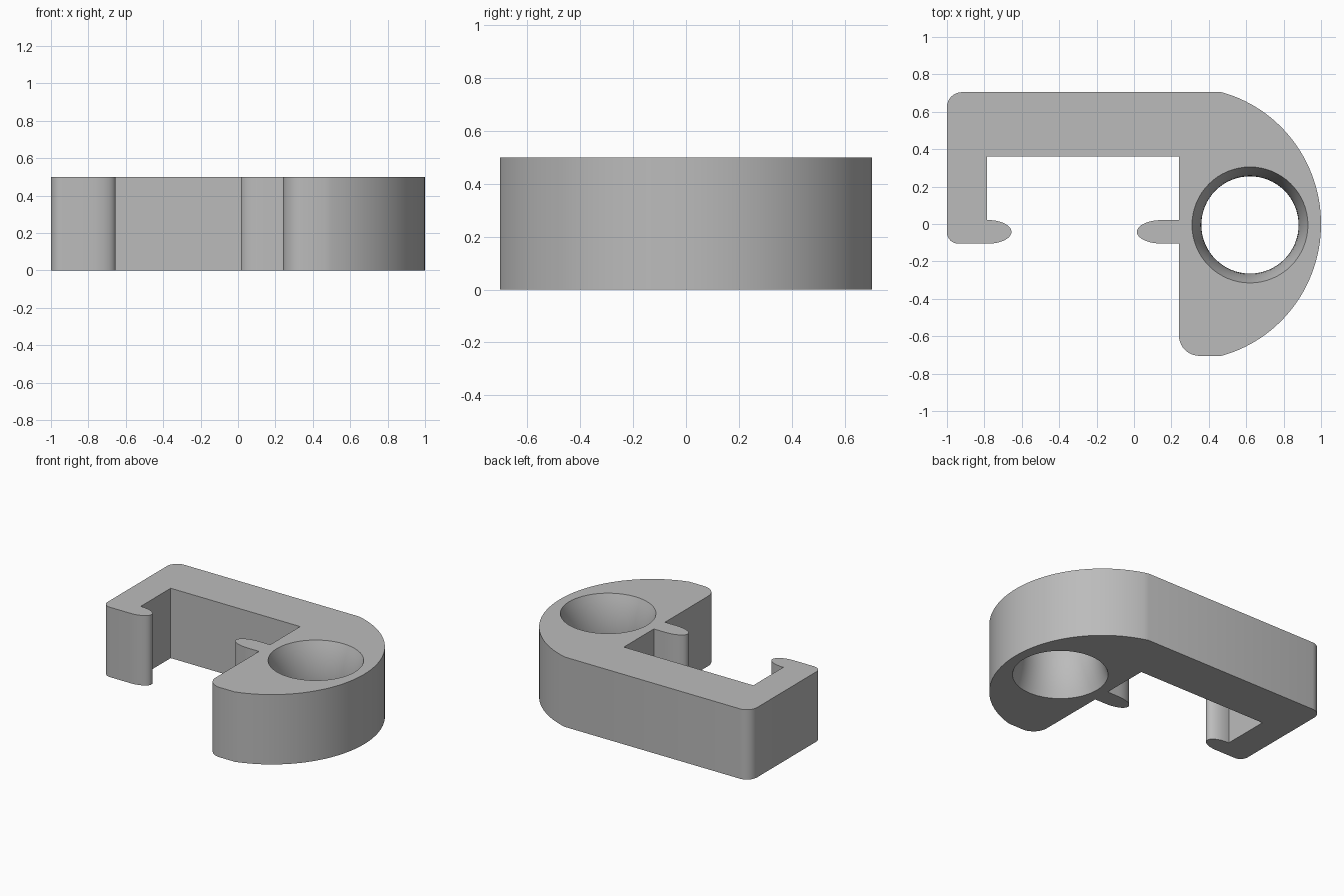
import bpy, bmesh
from math import sin, cos, atan2, pi, sqrt

cube = bpy.data.objects.get("Cube")
if cube:
    bpy.data.objects.remove(cube)

HEIGHT = 0.5
HALF = 0.705          # half depth in y

grey = bpy.data.materials.new("plain grey")
grey.use_nodes = True
colour = (0.5, 0.5, 0.5, 1)
grey.diffuse_color = colour
grey.node_tree.nodes["Principled BSDF"].inputs["Base Color"].default_value = colour


def arc(cx, cy, rx, ry, start, end, steps):
    """Points along an elliptical arc, angles in radians."""
    angles = [start + (end - start) * i / steps for i in range(steps + 1)]
    return [(cx + rx * cos(a), cy + ry * sin(a)) for a in angles]


def add_object(name, bm):
    bmesh.ops.recalc_face_normals(bm, faces=bm.faces)
    mesh = bpy.data.meshes.new(name)
    bm.to_mesh(mesh)
    bm.free()
    mesh.materials.append(grey)
    obj = bpy.data.objects.new(name, mesh)
    bpy.context.collection.objects.link(obj)
    return obj


# Clip outline, counter-clockwise from the lower corner of the round end
bow_x = 0.28
bow_r = 1 - bow_x
bow_ry = 0.73
bow_end = atan2(HALF / bow_ry, sqrt(1 - (HALF / bow_ry) ** 2))
outline = (
    arc(0.35, -HALF + 0.11, 0.11, 0.11, pi, 1.5 * pi, 10)
    + arc(bow_x, 0, bow_r, bow_ry, -bow_end, bow_end, 56)
    + arc(-0.92, HALF - 0.08, 0.08, 0.08, pi / 2, pi, 8)
    + arc(-0.94, -0.045, 0.06, 0.06, pi, 1.5 * pi, 8)
    + arc(-0.78, -0.042, 0.125, 0.063, -pi / 2, pi / 2, 20)
    + [(-0.785, 0.021), (-0.785, 0.36), (0.24, 0.36), (0.24, 0.021)]
    + arc(0.15, -0.042, 0.135, 0.063, pi / 2, 1.5 * pi, 20)
    + [(0.24, -0.105)]
)
bm = bmesh.new()
base = bm.faces.new([bm.verts.new((x, y, 0)) for x, y in outline])
top = bmesh.ops.extrude_face_region(bm, geom=[base])["geom"]
bmesh.ops.translate(bm, vec=(0, 0, HEIGHT),
                    verts=[v for v in top if isinstance(v, bmesh.types.BMVert)])
clip = add_object("clip_body", bm)

# Waisted round hole, narrowest at mid height
SIDES, RINGS = 64, 12
mid = HEIGHT / 2
bm = bmesh.new()
rings = []
for j in range(-1, RINGS + 2):
    z = HEIGHT * j / RINGS
    radius = 0.26 + 0.05 * ((z - mid) / mid) ** 2
    rings.append([bm.verts.new((x, y, z)) for x, y in
                  arc(0.62, -0.005, radius, radius, 0, 2 * pi, SIDES)[:-1]])
for low, high in zip(rings, rings[1:]):
    for i in range(SIDES):
        k = (i + 1) % SIDES
        bm.faces.new((low[i], low[k], high[k], high[i]))
bm.faces.new(rings[0])
bm.faces.new(rings[-1])
cutter = add_object("hole_cutter", bm)
cutter.hide_render = True
cutter.hide_set(True)

cut = clip.modifiers.new("round hole", "BOOLEAN")
cut.operation = "DIFFERENCE"
cut.solver = "EXACT"
cut.object = cutter

# Apply the cut, then shade smooth with sharp rims
bpy.ops.object.select_all(action="DESELECT")
clip.select_set(True)
bpy.context.view_layer.objects.active = clip
bpy.ops.object.modifier_apply(modifier=cut.name)
bpy.data.objects.remove(cutter)
bpy.ops.object.shade_smooth_by_angle(angle=pi / 6)
